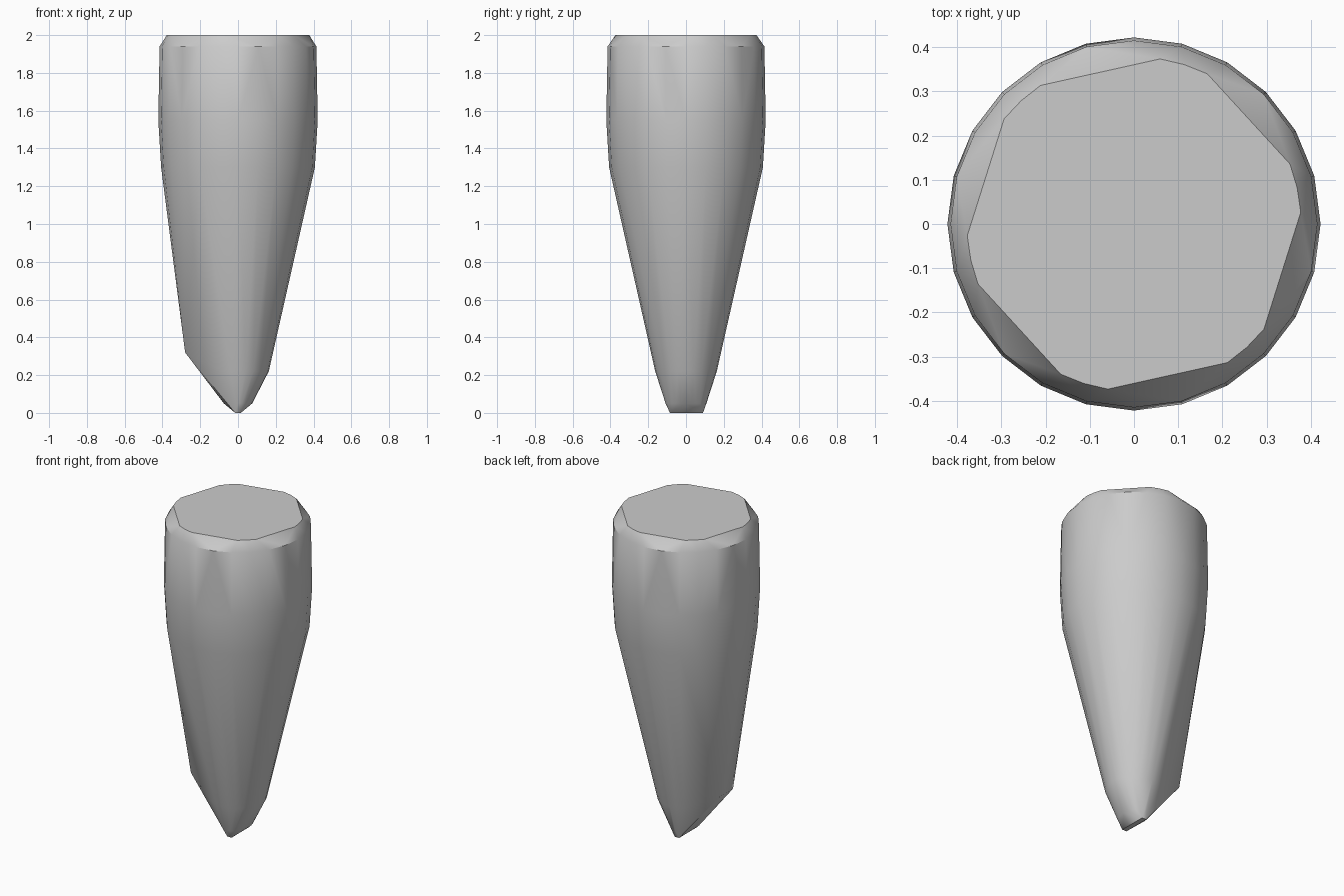
import bpy, bmesh
from math import sin, cos, radians

cube = bpy.data.objects.get("Cube")
if cube:
    bpy.data.objects.remove(cube)


def ring(rx, ry, z, sides=24):
    return [(rx * cos(radians(360 * i / sides)), ry * sin(radians(360 * i / sides)), z)
            for i in range(sides)]


# Flat crown: six rounded corners joined by straight cuts
points = [(0.378 * cos(radians(12.5 + 60 * k + d)), 0.378 * sin(radians(12.5 + 60 * k + d)), 2.0)
          for k in range(6) for d in (-8.5, 0, 8.5)]

# Round barrel and tapered shank
for rx, ry, z in [(0.415, 0.415, 1.94), (0.422, 0.422, 1.55), (0.407, 0.407, 1.3),
                  (0.163, 0.163, 0.22), (0.075, 0.108, 0.05)]:
    points += ring(rx, ry, z)

# Bulging heel on one side and the narrow chisel tip
points += [(-0.28, y, 0.32) for y in (-0.065, 0, 0.065)]
points += [(x, y, 0.0) for x in (-0.015, 0.015) for y in (-0.085, 0.09)]

# Wrap one closed skin around the points
bm = bmesh.new()
for p in points:
    bm.verts.new(p)
hull = bmesh.ops.convex_hull(bm, input=bm.verts[:])
loose = {v for v in hull["geom_interior"] if isinstance(v, bmesh.types.BMVert)}
bmesh.ops.delete(bm, geom=list(loose), context='VERTS')
bmesh.ops.dissolve_limit(bm, angle_limit=radians(0.5), verts=bm.verts[:], edges=bm.edges[:])
bmesh.ops.recalc_face_normals(bm, faces=bm.faces[:])
mesh = bpy.data.meshes.new("tapered_peg")
bm.to_mesh(mesh)
bm.free()
peg = bpy.data.objects.new("tapered_peg", mesh)
bpy.context.collection.objects.link(peg)

# Plain grey colour
grey = bpy.data.materials.new("plain_grey")
grey.use_nodes = True
colour = (0.6, 0.6, 0.6, 1)
grey.diffuse_color = colour
grey.node_tree.nodes["Principled BSDF"].inputs["Base Color"].default_value = colour
mesh.materials.append(grey)

bpy.ops.object.select_all(action='DESELECT')
peg.select_set(True)
bpy.context.view_layer.objects.active = peg
bpy.ops.object.shade_smooth_by_angle(angle=radians(30))
